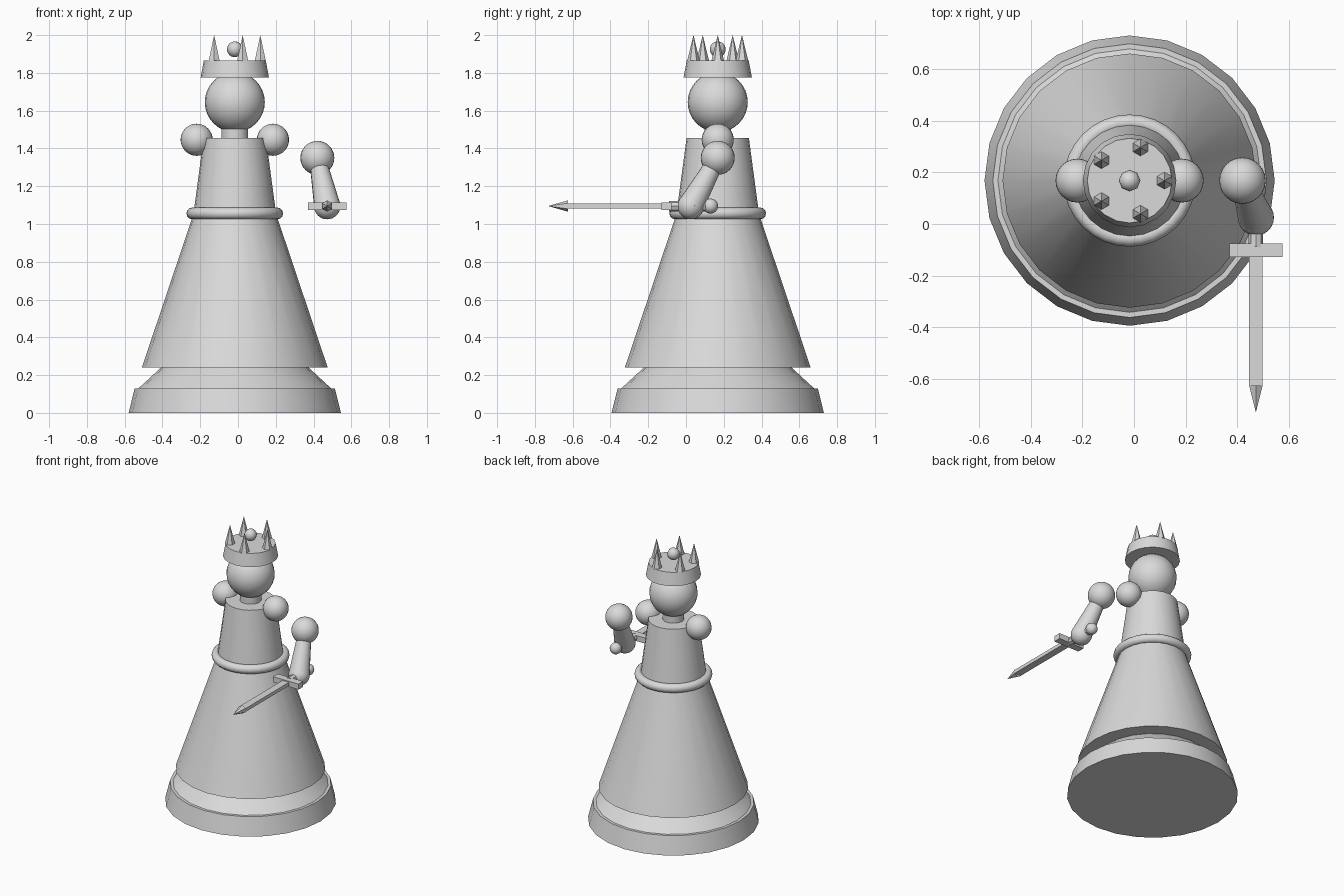
import bpy, math
from mathutils import Vector

if "Cube" in bpy.data.objects:
    bpy.data.objects.remove(bpy.data.objects["Cube"])

CX, CY = -0.017, 0.168          # axis of the figure
SX, SZ = 0.472, 1.095           # axis of the sword

gray = bpy.data.materials.new("light gray")
gray.diffuse_color = (0.7, 0.7, 0.7, 1)
gray.use_nodes = True
gray.node_tree.nodes["Principled BSDF"].inputs["Base Color"].default_value = gray.diffuse_color


def finish(name, angle=35):
    ob = bpy.context.object
    ob.name = name
    ob.data.materials.append(gray)
    if angle:
        bpy.ops.object.shade_smooth_by_angle(angle=math.radians(angle))
    return ob


def taper(name, a, b, r1, r2, sides=24, angle=35):
    """Closed tapered cylinder from point a to point b."""
    a, b = Vector(a), Vector(b)
    d = b - a
    bpy.ops.mesh.primitive_cone_add(vertices=sides, radius1=r1, radius2=r2,
                                    depth=d.length, location=(a + b) / 2)
    ob = finish(name, angle)
    ob.rotation_mode = 'QUATERNION'
    ob.rotation_quaternion = Vector((0, 0, 1)).rotation_difference(d)
    return ob


def upright(name, z1, z2, r1, r2, sides=24):
    return taper(name, (CX, CY, z1), (CX, CY, z2), r1, r2, sides)


def ball(name, loc, r, segs=24, rings=16):
    bpy.ops.mesh.primitive_uv_sphere_add(segments=segs, ring_count=rings,
                                         radius=r, location=loc)
    return finish(name, 60)


def box(name, loc, size):
    bpy.ops.mesh.primitive_cube_add(size=1, location=loc)
    bpy.context.object.scale = size
    return finish(name, 0)


# Base, skirt and body
upright("base", 0, 0.13, 0.562, 0.53)
upright("base_step", 0.13, 0.25, 0.51, 0.38)
upright("skirt", 0.24, 1.04, 0.492, 0.223)
upright("torso", 1.03, 1.455, 0.222, 0.165)
bpy.ops.mesh.primitive_torus_add(major_radius=0.225, minor_radius=0.031,
                                 major_segments=32, minor_segments=12,
                                 location=(CX, CY, 1.056))
finish("belt", 60)
upright("neck", 1.44, 1.53, 0.071, 0.071)
ball("head", (CX, CY, 1.645), 0.159)

# Shoulders
for side, label in ((-1, "left"), (1, "right")):
    ball(label + "_shoulder", (CX + side * 0.202, CY, 1.446), 0.085)

# Crown with five spikes and a centre jewel
upright("crown", 1.775, 1.866, 0.181, 0.164, 20)
for i in range(5):
    t = math.radians(72 * i)
    x, y = CX + 0.135 * math.cos(t), CY + 0.135 * math.sin(t)
    taper("crown_spike", (x, y, 1.862), (x, y, 2.0), 0.034, 0, 6, 0)
ball("crown_jewel", (CX, CY, 1.925), 0.042, 8, 8)

# Single arm
elbow, hand = (0.42, CY, 1.35), (SX, 0.025, SZ)
ball("elbow", elbow, 0.09)
taper("forearm", elbow, hand, 0.043, 0.07, 16)
ball("hand", hand, 0.07)

# Sword pointing forward
ball("pommel", (SX, 0.13, SZ), 0.04, 12, 8)
taper("grip", (SX, 0.13, SZ), (SX, -0.09, SZ), 0.028, 0.028, 8)
box("guard", (SX, -0.102, SZ), (0.205, 0.053, 0.04))
box("blade", (SX, -0.375, SZ), (0.052, 0.51, 0.025))
taper("blade_tip", (SX, -0.625, SZ), (SX, -0.73, SZ), 0.03, 0, 6, 0)
